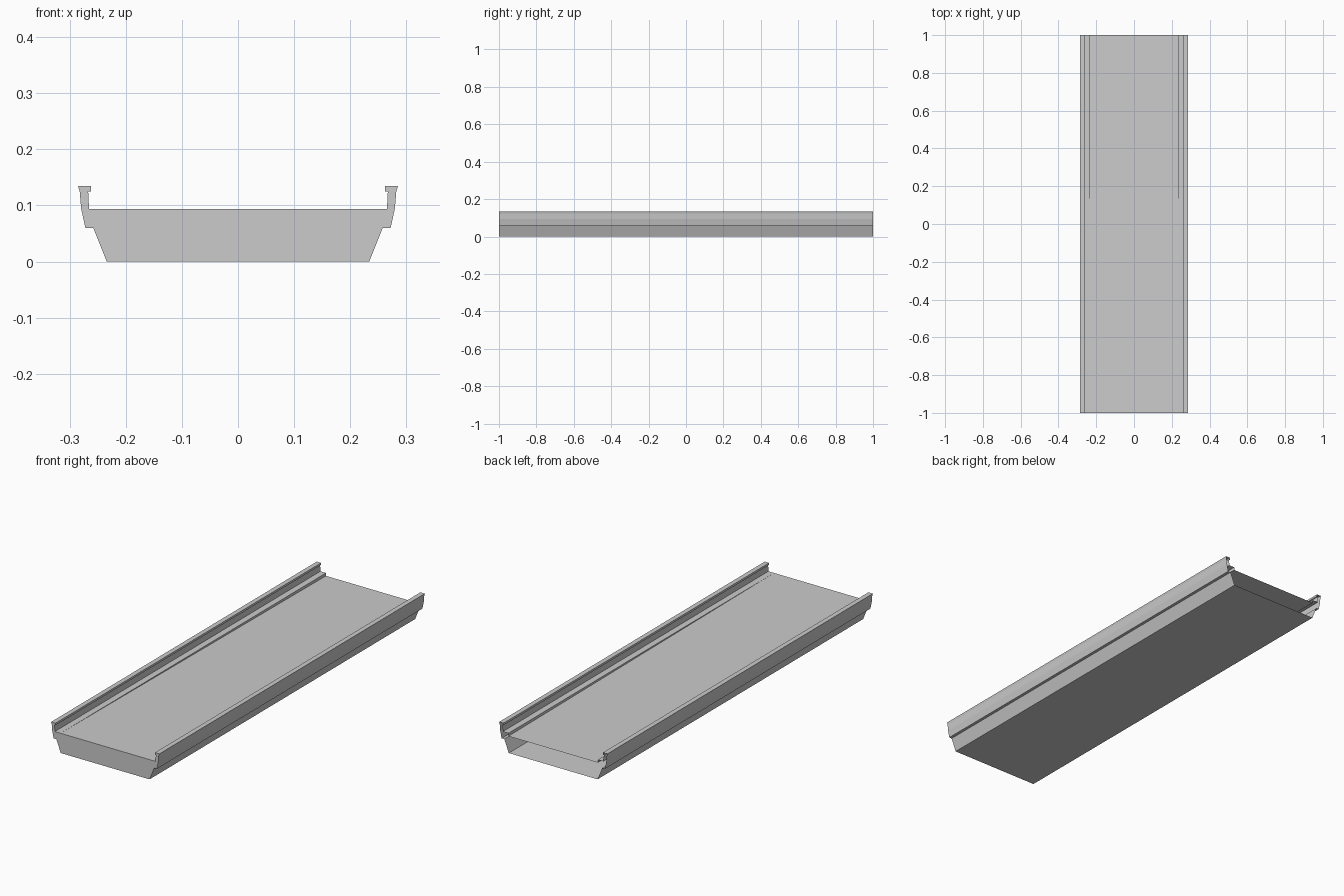
import bpy, bmesh

if "Cube" in bpy.data.objects:
    bpy.data.objects.remove(bpy.data.objects["Cube"])

FRONT, BACK = -1.0, 1.0
LEDGE_X, DECK_Z, DECK_BACK_Z = 0.236, 0.094, 0.080

# right half of the trough section, from floor to the inner ledge edge (x, z)
HALF = [(0.234, 0), (0.258, 0.060), (0.272, 0.060), (0.2795, 0.094),
        (0.282, 0.124), (0.285, 0.135), (0.262, 0.135), (0.262, 0.125),
        (0.267, 0.125), (0.2655, DECK_Z), (LEDGE_X, DECK_Z)]


def make_object(name, bm):
    bmesh.ops.remove_doubles(bm, verts=bm.verts, dist=1e-5)
    mesh = bpy.data.meshes.new(name)
    bm.to_mesh(mesh)
    bm.free()
    obj = bpy.data.objects.new(name, mesh)
    bpy.context.collection.objects.link(obj)
    return obj


def add_face(bm, points):
    return bm.faces.new([bm.verts.new(p) for p in points])


section = HALF + [(-x, z) for x, z in reversed(HALF)]

# hollow trough with both side rails: swept section, open at the back
bm = bmesh.new()
front = [bm.verts.new((x, FRONT, z)) for x, z in section]
back = [bm.verts.new((x, BACK, z)) for x, z in section]
n = len(section)
for i in range(n):
    j = (i + 1) % n
    if i == len(HALF) - 1:      # gap left for the sloping deck
        continue
    bm.faces.new((front[i], back[i], back[j], front[j]))
bm.faces.new(front)             # closed front end
bmesh.ops.recalc_face_normals(bm, faces=bm.faces)
make_object("trough_and_rails", bm)

# deck that falls slightly toward the back, with a wedge step at each side
bm = bmesh.new()
add_face(bm, [(-LEDGE_X, FRONT, DECK_Z), (LEDGE_X, FRONT, DECK_Z),
              (LEDGE_X, BACK, DECK_BACK_Z), (-LEDGE_X, BACK, DECK_BACK_Z)])
for s in (1, -1):
    wedge = [(s * LEDGE_X, FRONT, DECK_Z), (s * LEDGE_X, BACK, DECK_Z),
             (s * LEDGE_X, BACK, DECK_BACK_Z)]
    add_face(bm, wedge if s < 0 else wedge[::-1])
bmesh.ops.remove_doubles(bm, verts=bm.verts, dist=1e-5)
bmesh.ops.recalc_face_normals(bm, faces=bm.faces)
if max(bm.faces, key=lambda f: f.calc_area()).normal.z < 0:
    bmesh.ops.reverse_faces(bm, faces=bm.faces)
make_object("sloping_deck", bm)
